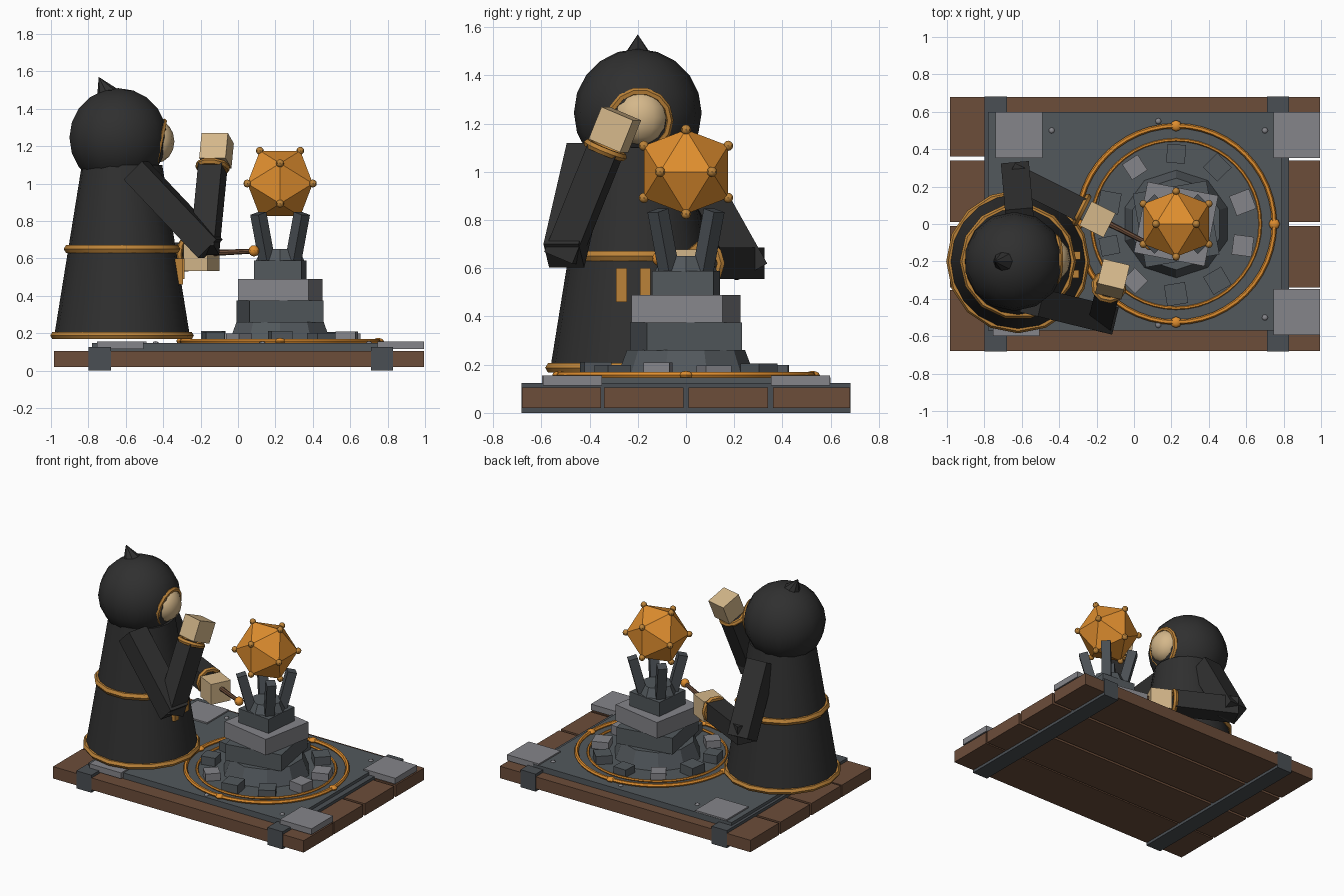
import bpy, bmesh, math, random
from mathutils import Vector, Matrix

if "Cube" in bpy.data.objects:
    bpy.data.objects.remove(bpy.data.objects["Cube"])

random.seed(4)


def material(name, color):
    m = bpy.data.materials.new(name)
    m.diffuse_color = (*color, 1)
    m.use_nodes = True
    m.node_tree.nodes["Principled BSDF"].inputs["Base Color"].default_value = m.diffuse_color
    return m


WOOD = material("brown wood", (0.150, 0.074, 0.042))
SLATE = material("dark slate", (0.085, 0.098, 0.108))
IRON = material("dark iron", (0.068, 0.078, 0.088))
STONE = material("light stone", (0.235, 0.235, 0.255))
CLOTH = material("black cloth", (0.029, 0.029, 0.029))
GOLD = material("gold trim", (0.50, 0.225, 0.040))
ORANGE = material("glowing orange", (0.74, 0.27, 0.028))
SKIN = material("pale skin", (0.66, 0.475, 0.255))


def finish(name, bm, mat, smooth=False):
    bmesh.ops.recalc_face_normals(bm, faces=bm.faces)
    me = bpy.data.meshes.new(name)
    bm.to_mesh(me)
    bm.free()
    me.materials.append(mat)
    for p in me.polygons:
        p.use_smooth = smooth
    ob = bpy.data.objects.new(name, me)
    bpy.context.collection.objects.link(ob)
    if smooth:
        bpy.ops.object.select_all(action='DESELECT')
        ob.select_set(True)
        bpy.context.view_layer.objects.active = ob
        bpy.ops.object.shade_smooth_by_angle(angle=math.radians(35))
    return ob


def box(name, c, size, mat, rot=0):
    bm = bmesh.new()
    mtx = Matrix.Translation(c) @ Matrix.Rotation(math.radians(rot), 4, 'Z') @ Matrix.Diagonal((*size, 1))
    bmesh.ops.create_cube(bm, size=1, matrix=mtx)
    return finish(name, bm, mat)


def span(name, lo, hi, mat):
    lo, hi = Vector(lo), Vector(hi)
    return box(name, (lo + hi) / 2, hi - lo, mat)


def along(a, b):
    """Matrix centred between two points with local z running along them."""
    a, b = Vector(a), Vector(b)
    return Matrix.Translation((a + b) / 2) @ (b - a).to_track_quat('Z', 'Y').to_matrix().to_4x4()


def beam(name, a, b, w, d, mat):
    bm = bmesh.new()
    length = (Vector(b) - Vector(a)).length
    bmesh.ops.create_cube(bm, size=1, matrix=along(a, b) @ Matrix.Diagonal((w, d, length, 1)))
    return finish(name, bm, mat)


def cone(name, a, b, r1, r2, n, mat, smooth=False):
    bm = bmesh.new()
    bmesh.ops.create_cone(bm, cap_ends=True, segments=n, radius1=r1, radius2=r2,
                          depth=(Vector(b) - Vector(a)).length, matrix=along(a, b))
    return finish(name, bm, mat, smooth)


def ball(name, c, size, mat, u=12, v=8, smooth=True):
    bm = bmesh.new()
    bmesh.ops.create_uvsphere(bm, u_segments=u, v_segments=v, radius=1,
                              matrix=Matrix.Translation(c) @ Matrix.Diagonal((*size, 1)))
    return finish(name, bm, mat, smooth)


def ring(name, c, major, minor, n, k, mat, axis=(0, 0, 1)):
    bm = bmesh.new()
    mtx = Matrix.Translation(c) @ Vector(axis).to_track_quat('Z', 'Y').to_matrix().to_4x4()
    rows = []
    for i in range(n):
        a = math.tau * i / n
        row = []
        for j in range(k):
            t = math.tau * j / k
            r = major + minor * math.cos(t)
            row.append(bm.verts.new(mtx @ Vector((r * math.cos(a), r * math.sin(a), minor * math.sin(t)))))
        rows.append(row)
    for i in range(n):
        for j in range(k):
            p, q, l = rows[i], rows[(i + 1) % n], (j + 1) % k
            bm.faces.new((p[j], q[j], q[l], p[l]))
    return finish(name, bm, mat, True)


# Plank base, iron straps, slab and corner plates
for i, (y0, y1) in enumerate([(-0.68, -0.352), (-0.34, -0.01), (0.01, 0.34), (0.36, 0.68)]):
    span(f"plank_{i}", (-0.985, y0, 0.02), (0.995, y1, 0.105), WOOD)
for i, x in enumerate((-0.74, 0.77)):
    span(f"strap_{i}", (x - 0.06, -0.682, 0.0), (x + 0.06, 0.682, 0.125), IRON)
span("slab", (-0.78, -0.57, 0.09), (0.79, 0.6, 0.146), SLATE)
for i, (x, y) in enumerate([(-0.615, 0.475), (0.87, 0.475), (0.87, -0.47), (-0.63, -0.475)]):
    box(f"corner_plate_{i}", (x, y, 0.135), (0.25, 0.245, 0.042), STONE)
for i, (x, y) in enumerate([(-0.44, 0.5), (0.13, 0.55), (0.7, 0.5), (0.7, -0.5), (0.13, -0.54)]):
    ball(f"rivet_{i}", (x, y, 0.147), (0.016, 0.016, 0.01), STONE, 8, 6)

# Ritual circle
CX = 0.225
ring("outer_circle", (CX, 0, 0.157), 0.525, 0.014, 48, 6, ORANGE)
ring("inner_circle", (CX, 0, 0.153), 0.45, 0.009, 48, 6, ORANGE)
for i in range(4):
    a = i * math.pi / 2
    ball(f"circle_node_{i}", (CX + 0.525 * math.cos(a), 0.525 * math.sin(a), 0.157), (0.03, 0.03, 0.017), ORANGE, 8, 6)
for i in range(10):
    a = math.radians(90 + 36 * i)
    s = random.uniform(0.095, 0.115)
    h = random.uniform(0.05, 0.068)
    box(f"rubble_{i}", (CX + 0.375 * math.cos(a), 0.375 * math.sin(a), 0.146 + h / 2), (s, s, h),
        STONE if i in (1, 4, 7, 8) else SLATE, math.degrees(a) + random.uniform(-15, 15))

# Stacked pedestal
cone("pedestal_foot", (CX, 0, 0.14), (CX, 0, 0.26), 0.29, 0.245, 10, SLATE)
box("lower_block", (CX, 0, 0.316), (0.4, 0.4, 0.116), SLATE, 10)
box("middle_block", (CX, 0, 0.432), (0.385, 0.385, 0.114), STONE, -11)
box("upper_block", (CX, 0, 0.539), (0.255, 0.255, 0.1), SLATE, -6)
cone("pedestal_cap", (CX, 0, 0.585), (CX, 0, 0.65), 0.13, 0.1, 8, SLATE)
for i in range(4):
    a = math.radians(45 + 90 * i)
    c, s = math.cos(a), math.sin(a)
    beam(f"prong_{i}", (CX + 0.1 * c, 0.1 * s, 0.59), (CX + 0.165 * c, 0.165 * s, 0.84), 0.062, 0.062, IRON)

# Faceted orb with a bead on every corner
A, P = 0.108, 0.175
corners = []
for s in (-1, 1):
    for t in (-1, 1):
        corners += [(s * A, 0, t * P), (s * P, t * A, 0), (0, s * P, t * A)]
corners = [Vector(c) + Vector((CX, 0, 1.0)) for c in corners]
bm = bmesh.new()
for c in corners:
    bm.verts.new(c)
bmesh.ops.convex_hull(bm, input=bm.verts)
finish("orb", bm, ORANGE)
for i, c in enumerate(corners):
    ball(f"orb_bead_{i}", c, (0.021,) * 3, GOLD, 8, 6)

# Robed figure
FX, FY = -0.62, -0.2
cone("robe", (FX, FY, 0.17), (FX, FY, 1.1), 0.365, 0.215, 20, CLOTH, True)
ring("robe_hem", (FX, FY, 0.187), 0.362, 0.022, 16, 6, GOLD)
ring("belt", (FX, FY, 0.65), 0.288, 0.024, 14, 6, GOLD)
ball("hood", (-0.64, FY, 1.245), (0.268, 0.265, 0.265), CLOTH, 14, 10)
cone("hood_tip", (-0.685, FY, 1.45), (-0.745, FY, 1.57), 0.08, 0.0, 8, CLOTH)
ball("face", (-0.435, -0.19, 1.225), (0.095, 0.115, 0.115), SKIN, 12, 8)
ring("hood_trim", (-0.418, -0.19, 1.215), 0.122, 0.016, 14, 6, GOLD, (1, 0, -0.2))
span("belt_tag_0", (-0.34, -0.29, 0.46), (-0.295, -0.245, 0.6), GOLD)
span("belt_tag_1", (-0.33, -0.19, 0.49), (-0.285, -0.148, 0.6), GOLD)

# Arms: shoulder, elbow, wrist and hand centre for each side
ARMS = {
    "raised": ((-0.545, -0.41, 1.07), (-0.175, -0.50, 0.68), (-0.135, -0.335, 1.09), (-0.115, -0.295, 1.175)),
    "lowered": ((-0.61, 0.02, 1.03), (-0.63, 0.25, 0.62), (-0.28, 0.075, 0.62), (-0.195, 0.025, 0.605)),
}
for side, (sh, el, wr, hd) in ARMS.items():
    reach = (Vector(wr) - Vector(el)).normalized()
    upper = (Vector(el) - Vector(sh)).normalized()
    beam(f"{side}_upper_arm", sh, Vector(el) + upper * 0.04, 0.15, 0.14, CLOTH)
    beam(f"{side}_forearm", Vector(el) - reach * 0.04, wr, 0.13, 0.13, CLOTH)
    ring(f"{side}_cuff", wr, 0.078, 0.018, 10, 6, GOLD, reach)
    beam(f"{side}_hand", Vector(hd) - reach * 0.072, Vector(hd) + reach * 0.072, 0.145, 0.145, SKIN)

# Wand
cone("wand", (-0.17, 0.02, 0.627), (0.075, -0.105, 0.638), 0.017, 0.013, 8, WOOD, True)
ball("wand_tip", (0.085, -0.11, 0.64), (0.03,) * 3, ORANGE, 10, 8)
